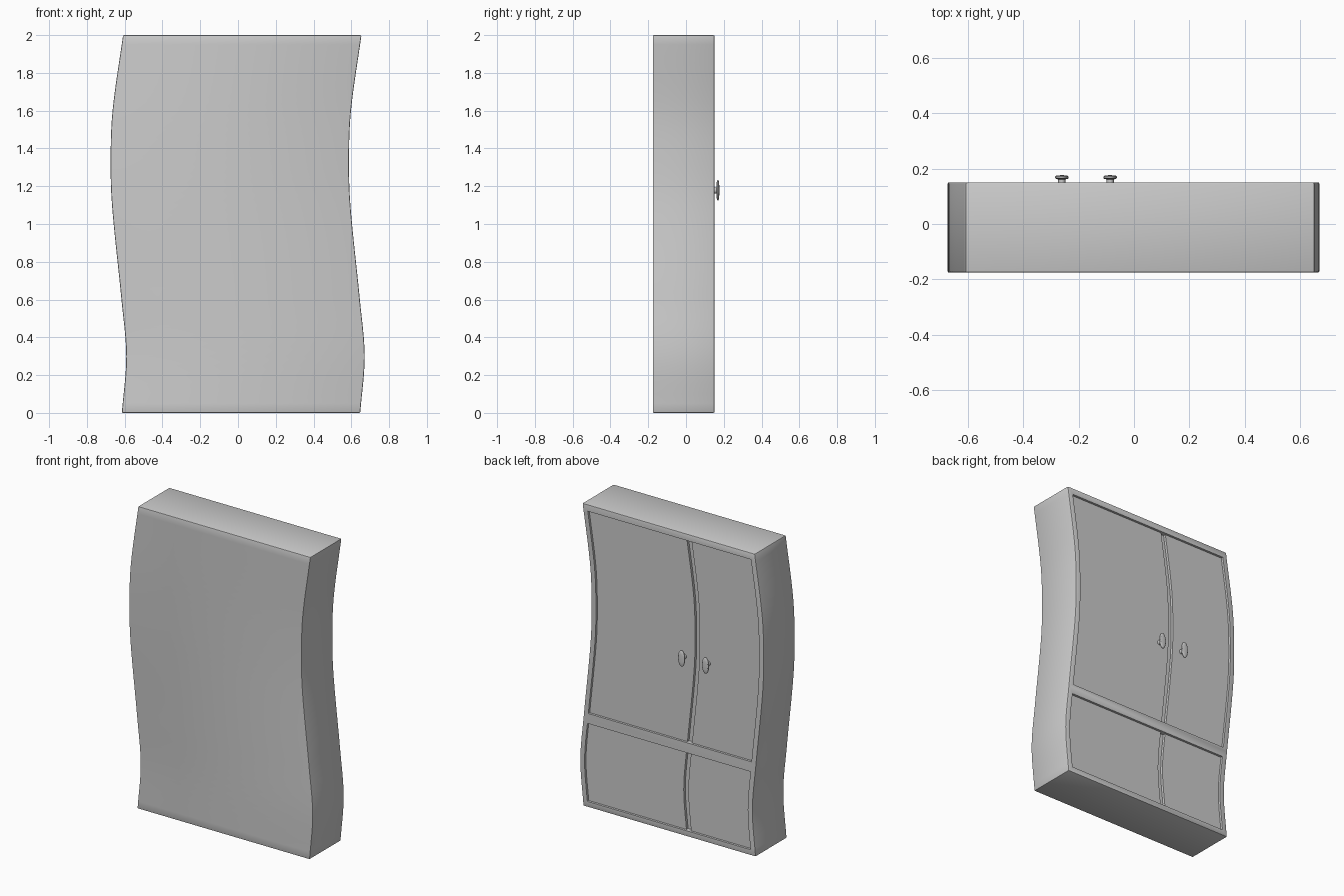
import bpy, bmesh, math
from math import radians, cos, sin, tau

if "Cube" in bpy.data.objects:
    bpy.data.objects.remove(bpy.data.objects["Cube"])

HALF = 0.631                    # half width of the cabinet
Y0, Y1 = -0.176, 0.151          # flat side and door side
DOOR_Y, GROOVE_Y = Y1 - 0.015, Y1 - 0.032
SPLIT, GAP = -0.135, 0.034      # seam between the wide and narrow doors
WAVE = [(0, .016), (.3, .0395), (.6, .014), (1.1, -.036),
        (1.34, -.0435), (1.6, -.033), (2, .0225)]


def shift(z):
    """Sideways sway of the cabinet at height z (smooth Hermite curve)."""
    n = len(WAVE)

    def slope(i):
        a, b = WAVE[max(i - 1, 0)], WAVE[min(i + 1, n - 1)]
        return (b[1] - a[1]) / (b[0] - a[0])
    i = 0
    while i < n - 2 and z > WAVE[i + 1][0]:
        i += 1
    (z0, v0), (z1, v1) = WAVE[i], WAVE[i + 1]
    h = z1 - z0
    t = (z - z0) / h
    return ((2*t**3 - 3*t**2 + 1) * v0 + (t**3 - 2*t**2 + t) * h * slope(i)
            + (3*t**2 - 2*t**3) * v1 + (t**3 - t**2) * h * slope(i + 1))


def finish(name, bm):
    bmesh.ops.recalc_face_normals(bm, faces=bm.faces)
    me = bpy.data.meshes.new(name)
    bm.to_mesh(me)
    bm.free()
    ob = bpy.data.objects.new(name, me)
    bpy.context.collection.objects.link(ob)
    return ob


def activate(ob):
    bpy.ops.object.select_all(action='DESELECT')
    ob.select_set(True)
    bpy.context.view_layer.objects.active = ob


def smooth(ob):
    activate(ob)
    bpy.ops.object.shade_smooth_by_angle(angle=radians(30))


def wavy_slab(name, x0, x1, z0, z1, y0, y1):
    """Box whose sides follow the sway curve."""
    bm = bmesh.new()
    rows = max(6, round((z1 - z0) * 20))
    rings = []
    for i in range(rows + 1):
        z = z0 + (z1 - z0) * i / rows
        s = shift(z)
        rings.append([bm.verts.new((x + s, y, z)) for x, y in
                      ((x0, y0), (x1, y0), (x1, y1), (x0, y1))])
    for a, b in zip(rings, rings[1:]):
        for k in range(4):
            j = (k + 1) % 4
            bm.faces.new((a[k], a[j], b[j], b[k]))
    bm.faces.new(rings[0])
    bm.faces.new(rings[-1])
    return finish(name, bm)


def lathe_y(name, profile, x, z, stretch, seg=32):
    """Closed profile of (radius, y) turned around the y axis, stretched in z."""
    bm = bmesh.new()
    rings = [[bm.verts.new((x + r * cos(tau * k / seg), y,
                            z + stretch * r * sin(tau * k / seg)))
              for k in range(seg)] for r, y in profile]
    for a, b in zip(rings, rings[1:]):
        for k in range(seg):
            j = (k + 1) % seg
            bm.faces.new((a[k], a[j], b[j], b[k]))
    bm.faces.new(rings[0])
    bm.faces.new(rings[-1])
    return finish(name, bm)


# carcass with slightly softened edges
carcass = wavy_slab("carcass", -HALF, HALF, 0, 2, Y0, Y1)
bev = carcass.modifiers.new("soft_edges", 'BEVEL')
bev.width, bev.segments = 0.006, 2
bev.limit_method, bev.angle_limit = 'ANGLE', radians(40)
activate(carcass)
bpy.ops.object.modifier_apply(modifier=bev.name)

# door openings and the four recessed doors
FRAME = 0.034
LEFT, RIGHT = -HALF + FRAME, HALF - FRAME
for level, z0, z1 in (("lower", .037, .553), ("upper", .62, 1.957)):
    cutter = wavy_slab(level + "_cutter", LEFT, RIGHT, z0, z1, GROOVE_Y, Y1 + .05)
    cutter.hide_render = True
    cut = carcass.modifiers.new("opening", 'BOOLEAN')
    cut.operation, cut.solver, cut.object = 'DIFFERENCE', 'EXACT', cutter
    activate(carcass)
    bpy.ops.object.modifier_apply(modifier=cut.name)
    bpy.data.objects.remove(cutter)
    e = .001
    for size, x0, x1 in (("narrow", LEFT - e, SPLIT - GAP / 2),
                         ("wide", SPLIT + GAP / 2, RIGHT + e)):
        smooth(wavy_slab(f"{level}_{size}_door", x0, x1, z0 - e, z1 + e,
                         GROOVE_Y - e, DOOR_Y))
smooth(carcass)

# oval knobs on short stems
cap = [(.012, .161), (.021, .163), (.025, .167), (.0245, .171),
       (.021, .1745), (.013, .176), (.004, .1765)]
for side, x in (("narrow", -.261), ("wide", -.086)):
    smooth(lathe_y(side + "_door_knob", cap, x, 1.178, 2.2))
    smooth(lathe_y(side + "_door_knob_stem",
                   [(.013, DOOR_Y - .003), (.013, .165)], x, 1.178, 1.2))
